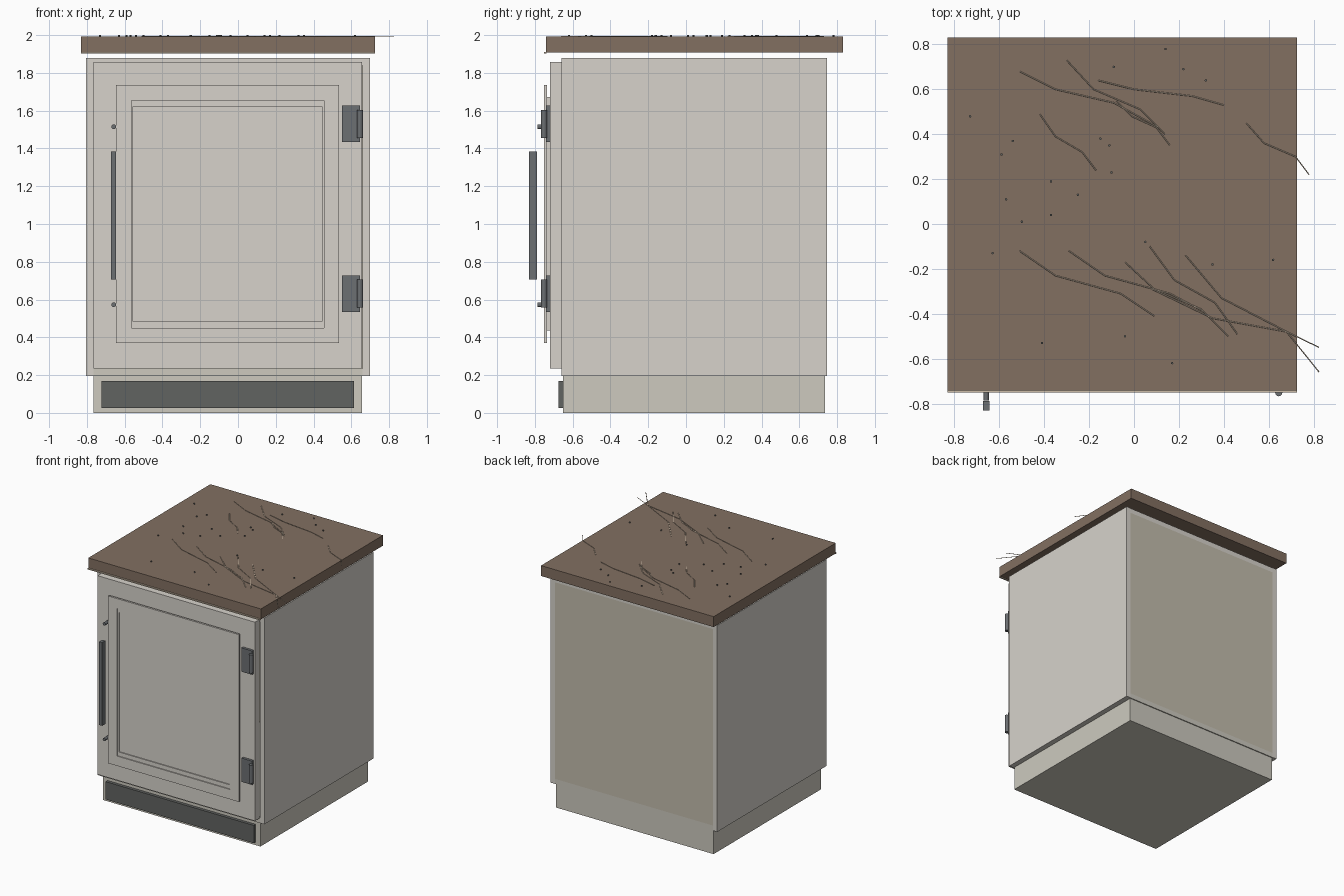
import bpy, math
from mathutils import Vector


def material(name, r, g, b):
    m = bpy.data.materials.new(name)
    m.diffuse_color = (r, g, b, 1)
    return m


paint = material("paint", 0.68, 0.65, 0.60)
board = material("board", 0.61, 0.59, 0.52)
back_board = material("back_board", 0.55, 0.51, 0.42)
wood = material("wood", 0.225, 0.16, 0.12)
pale = material("pale_vein", 0.62, 0.52, 0.40)
metal = material("metal", 0.15, 0.16, 0.17)
dark = material("dark", 0.12, 0.125, 0.12)


def box(name, x, y, z, mat):
    lo, hi = Vector((x[0], y[0], z[0])), Vector((x[1], y[1], z[1]))
    bpy.ops.mesh.primitive_cube_add(size=1, location=(lo + hi) / 2)
    ob = bpy.context.object
    ob.name = name
    ob.scale = hi - lo
    bpy.ops.object.transform_apply(location=False, rotation=False, scale=True)
    ob.data.materials.append(mat)
    return ob


def rod(name, centre, radius, length, mat, along_y=False, sides=12):
    bpy.ops.mesh.primitive_cylinder_add(
        vertices=sides, radius=radius, depth=length, location=centre,
        rotation=(math.pi / 2 if along_y else 0, 0, 0))
    ob = bpy.context.object
    ob.name = name
    ob.data.materials.append(mat)
    return ob


def frame(name, x, y, z, wx, wz, mat):
    # two stiles with two rails between them
    box(name + "_left", (x[0], x[0] + wx), y, z, mat)
    box(name + "_right", (x[1] - wx, x[1]), y, z, mat)
    inner = (x[0] + wx, x[1] - wx)
    box(name + "_bottom", inner, y, (z[0], z[0] + wz), mat)
    box(name + "_top", inner, y, (z[1] - wz, z[1]), mat)


# Carcass
box("side_left", (-0.805, -0.765), (-0.66, 0.747), (0.196, 1.88), paint)
box("side_right", (0.66, 0.70), (-0.66, 0.747), (0.196, 1.88), paint)
box("bottom_board", (-0.765, 0.66), (-0.66, 0.745), (0.196, 0.236), board)
box("top_board", (-0.765, 0.66), (-0.66, 0.745), (1.84, 1.88), paint)
box("back_panel", (-0.765, 0.66), (0.715, 0.745), (0.236, 1.84), back_board)

# Plinth and kick panel
box("plinth", (-0.765, 0.657), (-0.65, 0.737), (0, 0.196), board)
box("kick_panel", (-0.722, 0.615), (-0.675, -0.65), (0.025, 0.17), dark)

# Door with raised frame, centre panel and bead
box("door", (-0.765, 0.657), (-0.72, -0.66), (0.235, 1.857), paint)
box("door_panel", (-0.60, 0.49), (-0.736, -0.72), (0.435, 1.672), paint)
frame("door_frame", (-0.645, 0.534), (-0.752, -0.736), (0.37, 1.735), 0.08, 0.08, paint)
frame("door_bead", (-0.565, 0.454), (-0.744, -0.736), (0.45, 1.655), 0.01, 0.033, paint)

# Hinges
for i, z in enumerate((0.631, 1.53)):
    box(f"hinge_plate_{i}", (0.55, 0.645), (-0.741, -0.72), (z - 0.097, z + 0.097), metal)
    rod(f"hinge_knuckle_{i}", (0.645, -0.752, z), 0.016, 0.148, metal)

# Handle grip and fixings
box("handle_grip", (-0.672, -0.645), (-0.83, -0.789), (0.705, 1.385), metal)
for i, z in enumerate((0.573, 1.515)):
    rod(f"handle_fixing_{i}", (-0.658, -0.753, z), 0.0125, 0.068, metal, True)

# Worktop and front edge strip
box("worktop", (-0.832, 0.726), (-0.742, 0.832), (1.907, 1.992), wood)
box("edge_strip", (-0.832, 0.726), (-0.752, -0.738), (1.902, 1.911), pale)

# Grain veins lying on the worktop
veins = (
    ((-0.51, 0.68), (-0.35, 0.60), (-0.09, 0.54), (0.11, 0.43)),
    ((-0.30, 0.73), (-0.18, 0.60), (0.03, 0.51), (0.14, 0.40)),
    ((-0.16, 0.64), (0.00, 0.60), (0.26, 0.57), (0.40, 0.53)),
    ((-0.08, 0.55), (-0.01, 0.48), (0.10, 0.43), (0.16, 0.35)),
    ((-0.42, 0.49), (-0.35, 0.39), (-0.23, 0.32), (-0.17, 0.24)),
    ((0.50, 0.45), (0.58, 0.36), (0.72, 0.30), (0.78, 0.22)),
    ((-0.51, -0.12), (-0.35, -0.23), (-0.06, -0.31), (0.09, -0.41)),
    ((-0.29, -0.12), (-0.13, -0.23), (0.16, -0.31), (0.31, -0.39)),
    ((-0.04, -0.17), (0.09, -0.29), (0.30, -0.38), (0.42, -0.50)),
    ((0.07, -0.10), (0.18, -0.25), (0.36, -0.35), (0.46, -0.49)),
    ((0.23, -0.14), (0.39, -0.33), (0.68, -0.48), (0.825, -0.66)),
    ((0.08, -0.29), (0.35, -0.42), (0.68, -0.48), (0.825, -0.55)),
)
for i, pts in enumerate(veins):
    cu = bpy.data.curves.new(f"grain_vein_{i}", 'CURVE')
    cu.dimensions = '3D'
    cu.bevel_depth = 0.0025
    cu.bevel_resolution = 0
    cu.use_fill_caps = True
    sp = cu.splines.new('POLY')
    sp.points.add(len(pts) - 1)
    for p, (x, y) in zip(sp.points, pts):
        p.co = (x, y, 1.994, 1)
    cu.materials.append(pale)
    bpy.context.collection.objects.link(bpy.data.objects.new(cu.name, cu))

# Small dark knots
knots = ((-0.73, 0.48), (-0.54, 0.37), (-0.59, 0.31), (-0.09, 0.70), (0.14, 0.78),
         (0.22, 0.69), (0.32, 0.64), (-0.15, 0.38), (-0.11, 0.35), (-0.10, 0.23),
         (-0.37, 0.19), (-0.25, 0.13), (-0.57, 0.11), (-0.50, 0.01), (-0.37, 0.04),
         (-0.63, -0.13), (0.05, -0.08), (0.62, -0.16), (0.35, -0.18),
         (-0.04, -0.50), (0.17, -0.62), (-0.41, -0.53))
for i, (x, y) in enumerate(knots):
    rod(f"knot_{i}", (x, y, 1.995), 0.0055, 0.01, dark, sides=8)
